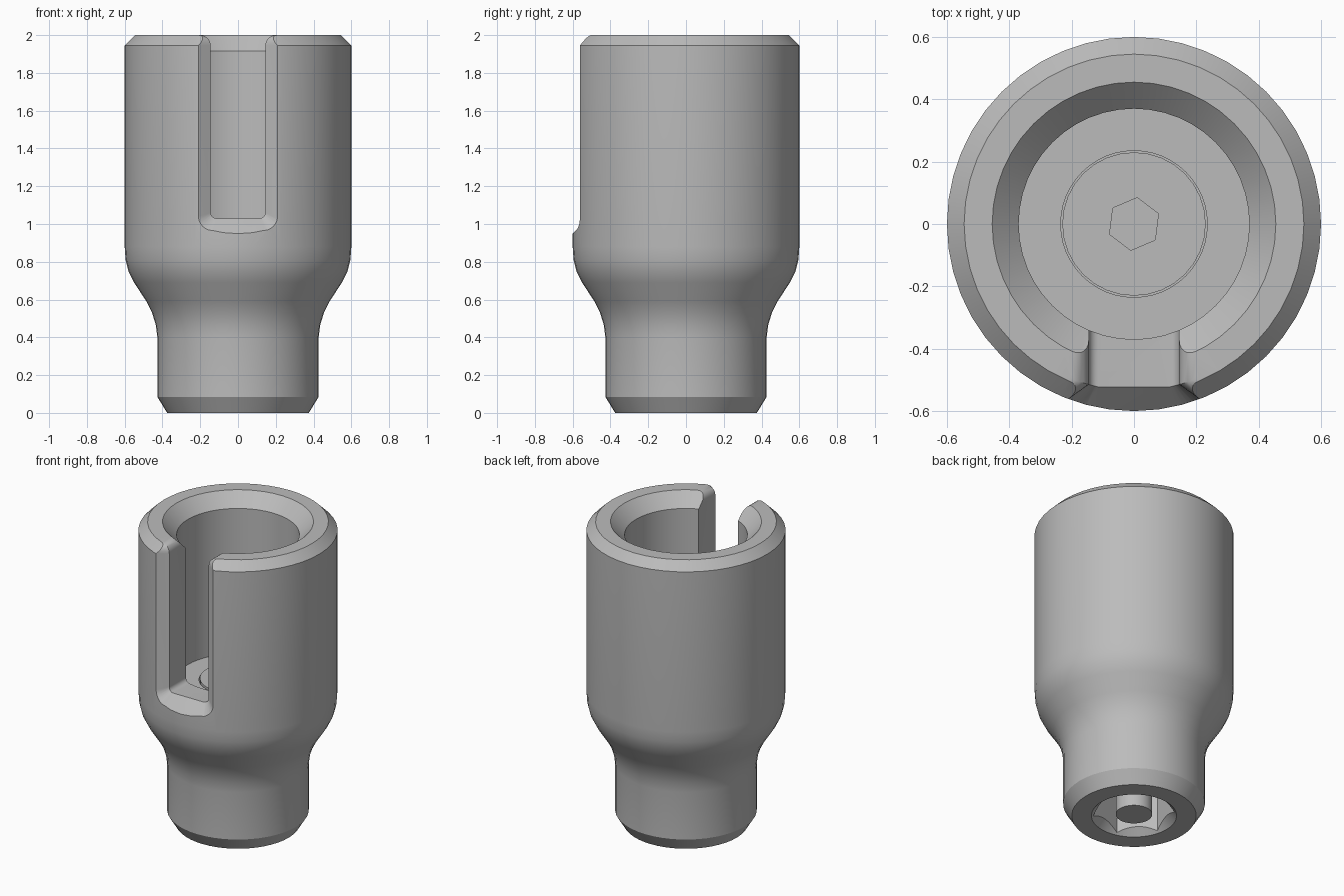
import bpy, bmesh, math
from mathutils import Matrix

cube = bpy.data.objects.get("Cube")
if cube:
    bpy.data.objects.remove(cube, do_unlink=True)

steel = bpy.data.materials.new("grey steel")
steel.use_nodes = True
colour = (0.5, 0.5, 0.5, 1)
steel.diffuse_color = colour
steel.node_tree.nodes["Principled BSDF"].inputs["Base Color"].default_value = colour


def add_object(name, bm):
    bmesh.ops.recalc_face_normals(bm, faces=bm.faces)
    mesh = bpy.data.meshes.new(name)
    bm.to_mesh(mesh)
    bm.free()
    mesh.materials.append(steel)
    obj = bpy.data.objects.new(name, mesh)
    bpy.context.collection.objects.link(obj)
    return obj


def loft(name, rings):
    """Closed solid through rings that have equal point counts."""
    bm = bmesh.new()
    loops = [[bm.verts.new(p) for p in ring] for ring in rings]
    count = len(loops[0])
    for a, b in zip(loops, loops[1:]):
        for i in range(count):
            j = (i + 1) % count
            bm.faces.new((a[i], a[j], b[j], b[i]))
    bm.faces.new(loops[0])
    bm.faces.new(loops[-1])
    return add_object(name, bm)


def turned(name, profile, sides=48, turn=0):
    """Solid of revolution through (radius, height) points."""
    angles = [turn + math.tau * i / sides for i in range(sides)]
    return loft(name, [[(r * math.cos(a), r * math.sin(a), z) for a in angles]
                       for r, z in profile])


def cut(target, cutter):
    mod = target.modifiers.new(cutter.name, "BOOLEAN")
    mod.operation = "DIFFERENCE"
    mod.solver = "EXACT"
    mod.object = cutter
    bpy.context.view_layer.objects.active = target
    bpy.ops.object.modifier_apply(modifier=mod.name)
    bpy.data.objects.remove(cutter, do_unlink=True)


def smooth(obj):
    bpy.ops.object.select_all(action="DESELECT")
    obj.select_set(True)
    bpy.context.view_layer.objects.active = obj
    bpy.ops.object.shade_smooth_by_angle(angle=math.radians(30))


# Body: neck, flared shoulder, wide barrel, with the bore turned inside
FLOOR = 0.95
outer = [(0.375, 0), (0.427, 0.085), (0.427, 0.4), (0.435, 0.465), (0.455, 0.53),
         (0.485, 0.59), (0.55, 0.69), (0.58, 0.75), (0.595, 0.81), (0.6, 0.88),
         (0.6, 1.945), (0.545, 2)]
bore = [(0.455, 2), (0.37, 1.915), (0.37, FLOOR), (0.235, FLOOR), (0.235, FLOOR - 0.05)]
body = turned("socket_body", outer + bore)


# Side slot: U outline with rounded corners and rounded top lips
def slot_outline(grow):
    half, low, lip = 0.145 + grow, 1.03 - grow, 0.055
    corner = 0.03 + grow * 0.7
    side = [(half + lip, 2.1)]
    for i in range(7):
        a = math.pi / 2 * i / 6
        side.append((half + lip * (1 - math.sin(a)), 2 - lip * (1 - math.cos(a))))
    for i in range(7):
        a = math.pi / 2 * i / 6
        side.append((half - corner * (1 - math.cos(a)), low + corner * (1 - math.sin(a))))
    return side + [(-x, z) for x, z in reversed(side)]


def slot_ring(grow, radius=None, depth=0):
    return [(x, -math.sqrt(radius ** 2 - x ** 2) if radius else depth, z)
            for x, z in slot_outline(grow)]


slot = loft("slot_cutter", [slot_ring(0, depth=-0.2), slot_ring(0, 0.535),
                            slot_ring(0.09, 0.625), slot_ring(0.09, depth=-0.8)])
cut(body, slot)

# Hexagonal drive recess with a conical lead-in underneath
cut(body, turned("drive_cutter", [(0.245, -0.1), (0.245, 0.45)], 6, math.radians(-45)))
cut(body, turned("lead_in_cutter", [(0.266, -0.01), (0.2, 0.06)]))
smooth(body)

# Centre bolt: round head in the bore floor, hexagonal key hole, shank to the base
bolt = turned("centre_bolt", [(0.11, 0.01), (0.11, FLOOR - 0.06), (0.23, FLOOR - 0.06),
                              (0.23, FLOOR + 0.01)], 32)
cut(bolt, turned("key_cutter", [(0.085, FLOOR - 0.1), (0.085, FLOOR + 0.1)], 6,
                 math.radians(83)))
smooth(bolt)
